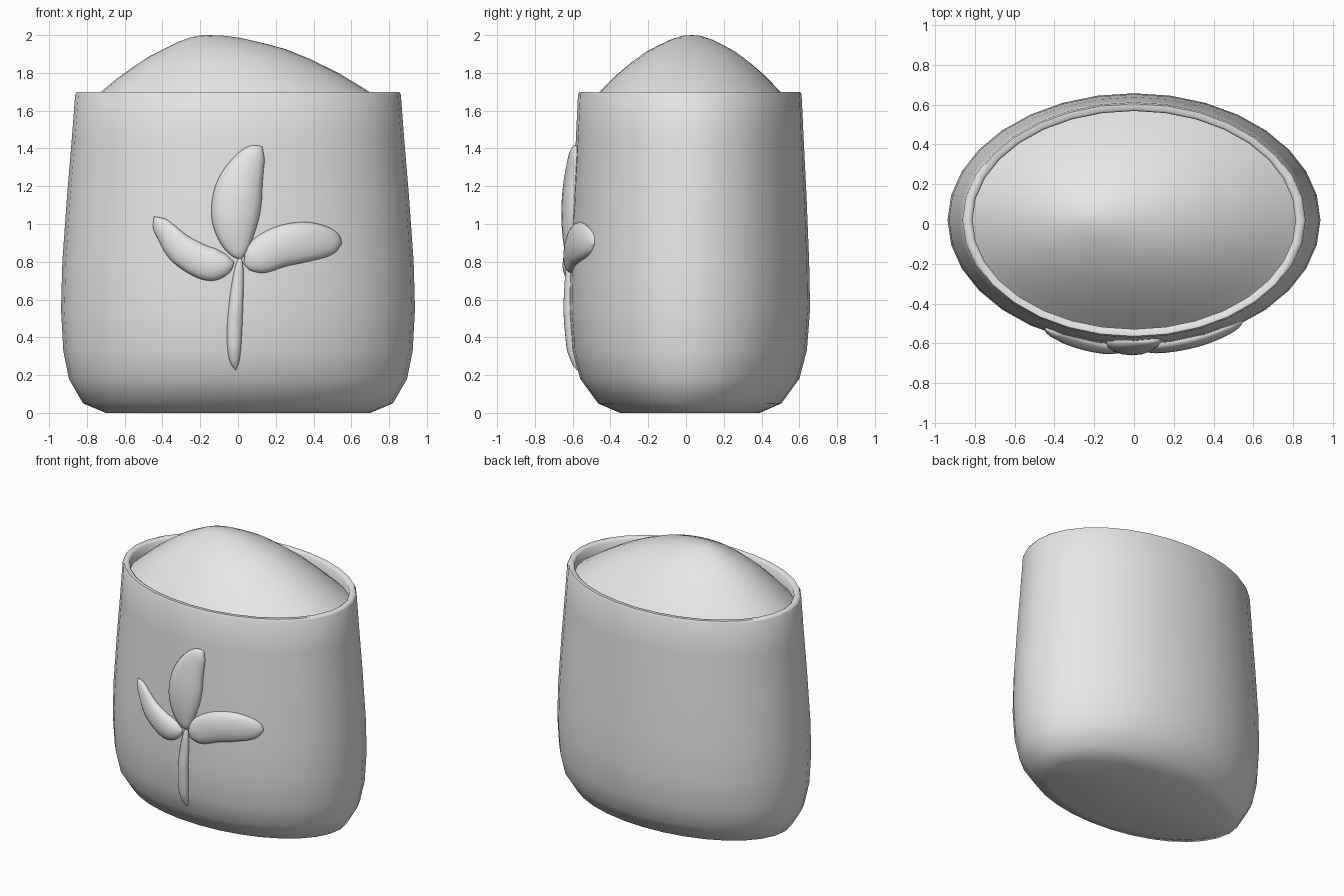
import bpy, bmesh, math
from math import sin, cos, pi
from mathutils import Vector

old = bpy.data.objects.get("Cube")
if old:
    bpy.data.objects.remove(old, do_unlink=True)

grey = bpy.data.materials.new("plain grey")
grey.use_nodes = True
grey.diffuse_color = (0.8, 0.8, 0.8, 1)
grey.node_tree.nodes["Principled BSDF"].inputs["Base Color"].default_value = grey.diffuse_color

SIDES = 32
CY = 0.02  # y centre of the pot


def loft(name, rings, start=None, end=None, angle=60):
    """Skin closed rings of points; start and end are optional cap points."""
    bm = bmesh.new()
    loops = [[bm.verts.new(p) for p in ring] for ring in rings]
    n = len(loops[0])
    for a, b in zip(loops, loops[1:]):
        for i in range(n):
            j = (i + 1) % n
            bm.faces.new((a[i], a[j], b[j], b[i]))
    for tip, ring in ((start, loops[0]), (end, loops[-1])):
        if tip is not None:
            v = bm.verts.new(tip)
            for i in range(n):
                bm.faces.new((v, ring[i], ring[(i + 1) % n]))
    bmesh.ops.recalc_face_normals(bm, faces=bm.faces)
    # An open dome must face upward
    if end is None and start is not None and start[2] > 1:
        if sum(f.normal.z for f in bm.faces) < 0:
            bmesh.ops.reverse_faces(bm, faces=bm.faces)
    me = bpy.data.meshes.new(name)
    bm.to_mesh(me)
    bm.free()
    me.materials.append(grey)
    ob = bpy.data.objects.new(name, me)
    bpy.context.collection.objects.link(ob)
    bpy.ops.object.select_all(action='DESELECT')
    ob.select_set(True)
    bpy.context.view_layer.objects.active = ob
    bpy.ops.object.shade_smooth_by_angle(angle=math.radians(angle))
    return ob


def ellipse(rx, ry, z):
    return [(rx * cos(2 * pi * i / SIDES), CY + ry * sin(2 * pi * i / SIDES), z)
            for i in range(SIDES)]


# Pot: half width, half depth, height, from the base up and over the rim
outer = [(.70, .37, 0), (.82, .485, .05), (.895, .58, .18), (.925, .62, .33),
         (.937, .637, .55), (.93, .632, .8), (.905, .618, 1.15), (.88, .603, 1.45),
         (.862, .592, 1.685)]
rim = [(.853, .584, 1.70), (.825, .558, 1.70), (.812, .548, 1.69), (.812, .548, 1.58)]
loft("pot_body", [ellipse(*p) for p in outer + rim], start=(0, CY, 0))

# Mound filling the pot, with its peak off centre
peak = Vector((-.19, CY + .01, 2.0))
slope = [(.1, 1.993), (.2, 1.975), (.32, 1.943), (.44, 1.908), (.57, 1.855),
         (.72, 1.785), (.87, 1.70), (1, 1.62)]
mound = []
for t, z in slope:
    ring = []
    for i, edge in enumerate(ellipse(.815, .55, 0)):
        p = peak.lerp(Vector(edge), t)
        p.z = z + .018 * cos(2 * pi * i / SIDES) * sin(pi * t)
        ring.append(p)
    mound.append(ring)
loft("filling_mound", mound, start=peak)


def pot_front(x, z):
    """Y of the pot's front wall at x, z."""
    for (ax, ay, az), (bx, by, bz) in zip(outer, outer[1:]):
        if az <= z <= bz:
            k = (z - az) / (bz - az)
            rx, ry = ax + k * (bx - ax), ay + k * (by - ay)
            return CY - ry * math.sqrt(1 - (x / rx) ** 2)
    return CY


def smooth_path(pts, steps=4):
    """Catmull-Rom curve through x, z, half-width samples."""
    pts = [Vector(p) for p in pts]
    ext = [2 * pts[0] - pts[1]] + pts + [2 * pts[-1] - pts[-2]]
    out = []
    for a, b, c, d in zip(ext, ext[1:], ext[2:], ext[3:]):
        for s in range(steps):
            t = s / steps
            out.append(b + .5 * t * (c - a + t * (2 * a - 5 * b + 4 * c - d
                                                  + t * (3 * (b - c) + d - a))))
    return out + [pts[-1]]


def relief(name, samples, bulge, segs=16):
    """Plump raised shape lying on the pot's front wall."""
    path = smooth_path(samples)
    widest = max(p.z for p in path)
    rings = []
    for prev, p, nxt in zip(path, path[1:], path[2:]):
        along = (nxt - prev).to_2d().normalized()
        w = max(p.z, .002)
        depth = bulge * (w / widest) ** .8
        ring = []
        for i in range(segs):
            a = 2 * pi * i / segs
            x = p.x - along.y * w * cos(a)
            z = p.y + along.x * w * cos(a)
            ring.append((x, pot_front(x, z) - depth * sin(a) - .004, z))
        rings.append(ring)
    tips = [(p.x, pot_front(p.x, p.y) - .004, p.y) for p in (path[0], path[-1])]
    loft(name, rings, tips[0], tips[1], angle=80)


# Sprig on the front
relief("leaf_top", [(.015, .81, 0), (.005, .85, .05), (-.01, .93, .095),
                    (-.015, 1.03, .125), (-.003, 1.14, .13), (.02, 1.23, .115),
                    (.06, 1.32, .085), (.10, 1.38, .052), (.13, 1.41, 0)], .055)
relief("leaf_right", [(-.02, .80, 0), (-.055, .79, .05), (-.12, .785, .084),
                      (-.19, .80, .088), (-.30, .865, .08), (-.37, .945, .06),
                      (-.415, 1.0, .042), (-.445, 1.04, 0)], .045)
relief("leaf_left", [(.03, .79, 0), (.055, .798, .052), (.11, .825, .092),
                     (.225, .88, .108), (.355, .905, .106), (.465, .905, .082),
                     (.525, .90, .048), (.55, .895, 0)], .045)
relief("stem", [(.012, .83, 0), (.008, .79, .018), (0, .7, .03), (-.01, .58, .037),
                (-.018, .45, .04), (-.02, .35, .036), (-.018, .27, .024),
                (-.012, .225, 0)], .03)
